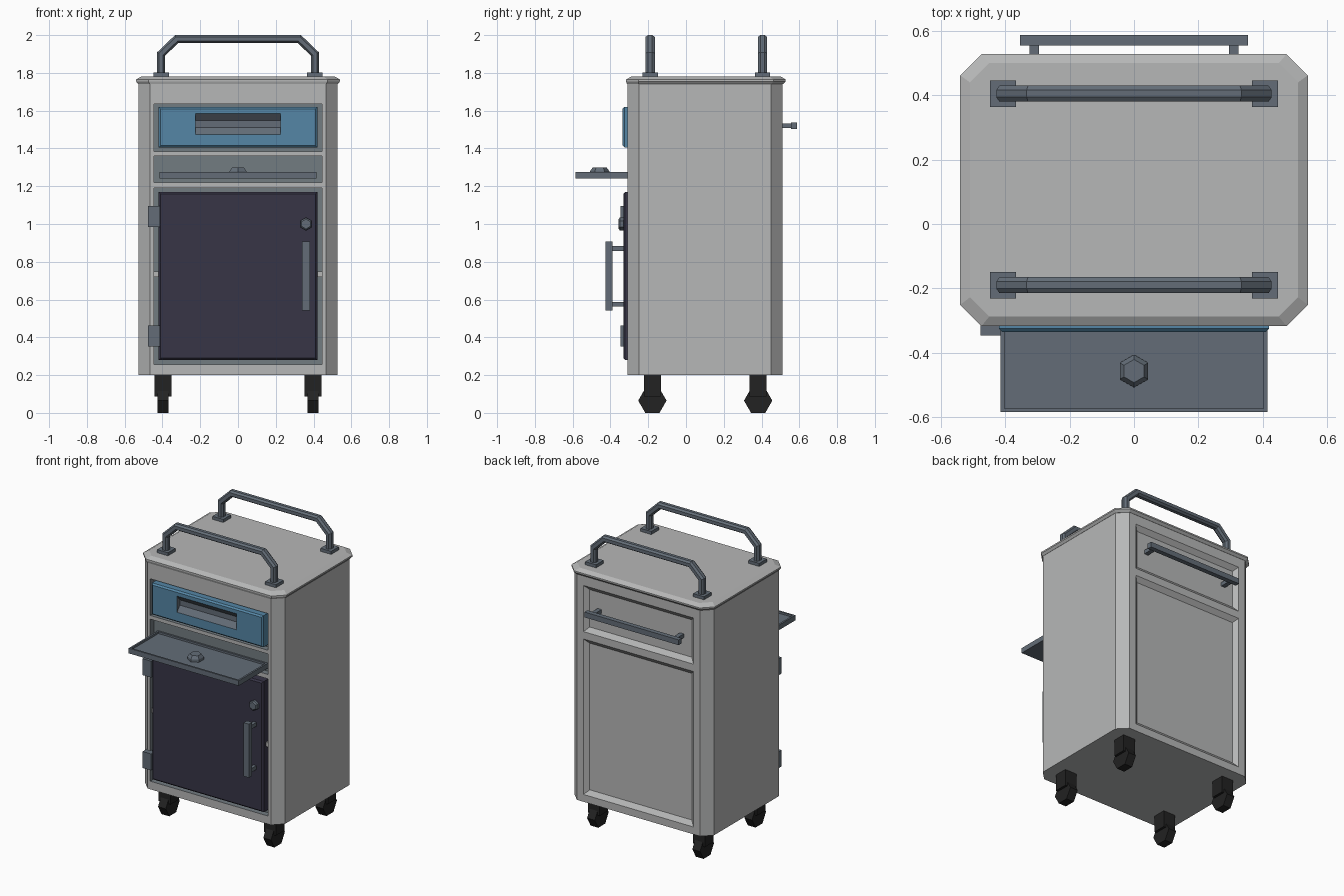
import bpy, bmesh
from math import cos, sin, tau
from mathutils import Vector

cube = bpy.data.objects.get("Cube")
if cube:
    bpy.data.objects.remove(cube)


def material(name, rgb):
    m = bpy.data.materials.new(name)
    m.use_nodes = True
    m.diffuse_color = (*rgb, 1)
    m.node_tree.nodes["Principled BSDF"].inputs["Base Color"].default_value = (*rgb, 1)
    return m


GREY = material("light grey", (0.47, 0.475, 0.475))
RECESS = material("recess grey", (0.17, 0.2, 0.22))
SLATE = material("slate", (0.125, 0.152, 0.185))
BLUE = material("drawer blue", (0.09, 0.24, 0.38))
DARK = material("dark indigo", (0.038, 0.035, 0.062))
BLACK = material("caster black", (0.016, 0.016, 0.016))


def loft(name, rings, *mats, index=0):
    """Skin a list of matching point rings and cap both ends."""
    bm = bmesh.new()
    loops = [[bm.verts.new(p) for p in ring] for ring in rings]
    n = len(loops[0])
    for a, b in zip(loops, loops[1:]):
        for i in range(n):
            j = (i + 1) % n
            bm.faces.new((a[i], a[j], b[j], b[i]))
    bm.faces.new(loops[0][::-1])
    bm.faces.new(loops[-1])
    bmesh.ops.recalc_face_normals(bm, faces=bm.faces)
    for f in bm.faces:
        f.material_index = index
    mesh = bpy.data.meshes.new(name)
    bm.to_mesh(mesh)
    bm.free()
    for m in mats:
        mesh.materials.append(m)
    obj = bpy.data.objects.new(name, mesh)
    bpy.context.collection.objects.link(obj)
    return obj


def rect_y(x0, x1, z0, z1, y):
    return [(x0, y, z0), (x1, y, z0), (x1, y, z1), (x0, y, z1)]


def box(name, x0, x1, y0, y1, z0, z1, *mats):
    return loft(name, [rect_y(x0, x1, z0, z1, y) for y in (y0, y1)], *mats)


def panel(name, x, z0, z1, y0, y1, *mats, bevel=0.01):
    """Front plate whose outer edge is chamfered."""
    return loft(name, [rect_y(-x, x, z0, z1, y1), rect_y(-x, x, z0, z1, y0 + bevel),
                       rect_y(bevel - x, x - bevel, z0 + bevel, z1 - bevel, y0)], *mats)


def octagon(x, y0, y1, c, z):
    return [(px, py, z) for px, py in
            ((c - x, y0), (x - c, y0), (x, y0 + c), (x, y1 - c),
             (x - c, y1), (c - x, y1), (-x, y1 - c), (-x, y0 + c))]


def polygon(centre, r, u, v, sides=6):
    c, u, v = Vector(centre), Vector(u), Vector(v)
    return [c + r * (cos(tau * i / sides) * u + sin(tau * i / sides) * v)
            for i in range(sides)]


def carve(obj, x, z0, z1, y, deep, slope_x=0, slope_z=0, index=0):
    """Cut a recess into a face at y, down to deep, with optional sloped walls."""
    out = y + (0.05 if y > deep else -0.05)
    sx, sz = slope_x, slope_z
    cutter = loft("cutter", [rect_y(-x, x, z0, z1, out), rect_y(-x, x, z0, z1, y),
                             rect_y(sx - x, x - sx, z0 + sz, z1 - sz, deep)],
                  *obj.data.materials, index=index)
    cutter.hide_render = True
    mod = obj.modifiers.new("recess", 'BOOLEAN')
    mod.operation = 'DIFFERENCE'
    mod.solver = 'EXACT'
    mod.object = cutter
    graph = bpy.context.evaluated_depsgraph_get()
    mesh = bpy.data.meshes.new_from_object(obj.evaluated_get(graph))
    obj.modifiers.clear()
    obj.data = mesh
    bpy.data.objects.remove(cutter)


# Cabinet with three front openings and two framed rear panels
cabinet = loft("cabinet", [octagon(0.527, -0.31, 0.512, 0.062, z) for z in (0.2, 1.75)],
               GREY, RECESS)
for z0, z1 in ((1.385, 1.635), (1.22, 1.36), (0.255, 1.19)):
    carve(cabinet, 0.445, z0, z1, -0.31, -0.27, index=1)
for z0, z1 in ((1.36, 1.675), (0.25, 1.31)):
    carve(cabinet, 0.415, z0, z1, 0.512, 0.487, 0.03, 0.03)
box("inner_shelf", -0.444, 0.444, -0.3, -0.26, 0.72, 0.748, GREY)

# Lid with chamfered rim
loft("lid", [octagon(0.528, -0.312, 0.513, 0.062, 1.74),
             octagon(0.54, -0.317, 0.528, 0.066, 1.755),
             octagon(0.54, -0.317, 0.528, 0.066, 1.765),
             octagon(0.51, -0.288, 0.5, 0.06, 1.782)], GREY)

# Drawer with a scooped grip
drawer = panel("drawer", 0.42, 1.405, 1.62, -0.335, -0.265, BLUE, SLATE)
carve(drawer, 0.225, 1.475, 1.585, -0.335, -0.305, 0, 0.037, index=1)

# Pull-out tray with a shallow rim and a knob
rim = 0.012
tray_rects = [(0, 1.24), (0, 1.275), (rim, 1.275), (rim, 1.262)]
loft("tray", [[(i - 0.415, i - 0.585, z), (0.415 - i, i - 0.585, z),
               (0.415 - i, -0.27 - i, z), (i - 0.415, -0.27 - i, z)]
              for i, z in tray_rects], SLATE)
X, Y, Z = (1, 0, 0), (0, 1, 0), (0, 0, 1)
loft("tray_knob", [polygon((0, -0.457, z), r, Y, X)
                   for z, r in ((1.26, 0.051), (1.28, 0.051), (1.3, 0.036))], SLATE)

# Door with hinges, lock and handle
panel("door", 0.42, 0.28, 1.17, -0.332, -0.265, DARK)
for i, z in enumerate((0.407, 1.04)):
    box(f"hinge_{i}", -0.477, -0.412, -0.347, -0.3, z - 0.056, z + 0.056, SLATE)
loft("door_lock", [polygon((0.36, y, 1.0), r, Z, X)
                   for y, r in ((-0.32, 0.034), (-0.35, 0.034), (-0.357, 0.026))], SLATE)
box("door_handle", 0.34, 0.38, -0.425, -0.39, 0.543, 0.908, SLATE)
for i, z in enumerate((0.575, 0.87)):
    box(f"door_handle_post_{i}", 0.348, 0.372, -0.395, -0.325, z - 0.013, z + 0.013, SLATE)

# Rear towel rail
box("rear_rail", -0.355, 0.355, 0.555, 0.587, 1.502, 1.538, SLATE)
for i, x in enumerate((-0.31, 0.31)):
    box(f"rear_rail_post_{i}", x - 0.015, x + 0.015, 0.48, 0.56, 1.507, 1.533, SLATE)

# Top rails: an octagonal section swept along a mitred path
half = [Vector((0.407, 0, 1.785)), Vector((0.407, 0, 1.9)), Vector((0.325, 0, 1.979))]
path = half + [Vector((-p.x, 0, p.z)) for p in reversed(half)]
section = [(0.021, 0.011), (0.011, 0.025), (-0.011, 0.025), (-0.021, 0.011),
           (-0.021, -0.011), (-0.011, -0.025), (0.011, -0.025), (0.021, -0.011)]


def mitre(i):
    dirs = [(path[k + 1] - path[k]).normalized()
            for k in (i - 1, i) if 0 <= k < len(path) - 1]
    normals = [Vector((d.z, 0, -d.x)) for d in dirs]
    n = sum(normals, Vector()).normalized()
    return n / n.dot(normals[0])


for side, y in (("front", -0.19), ("rear", 0.405)):
    rings = [[p + mitre(i) * a + Vector((0, y + b, 0)) for a, b in section]
             for i, p in enumerate(path)]
    loft(f"{side}_top_rail", rings, SLATE)
    for i, x in enumerate((-0.407, 0.407)):
        box(f"{side}_rail_foot_{i}", x - 0.041, x + 0.041, y - 0.041, y + 0.041,
            1.77, 1.803, SLATE)

# Casters
for side, y in (("front", -0.178), ("rear", 0.382)):
    for i, x in enumerate((-0.397, 0.397)):
        box(f"{side}_caster_fork_{i}", x - 0.045, x + 0.045, y - 0.045, y + 0.045,
            0.088, 0.21, BLACK)
        loft(f"{side}_caster_wheel_{i}",
             [polygon((x + dx, y, 0.065), 0.075, Y, Z) for dx in (-0.029, 0.029)], BLACK)
